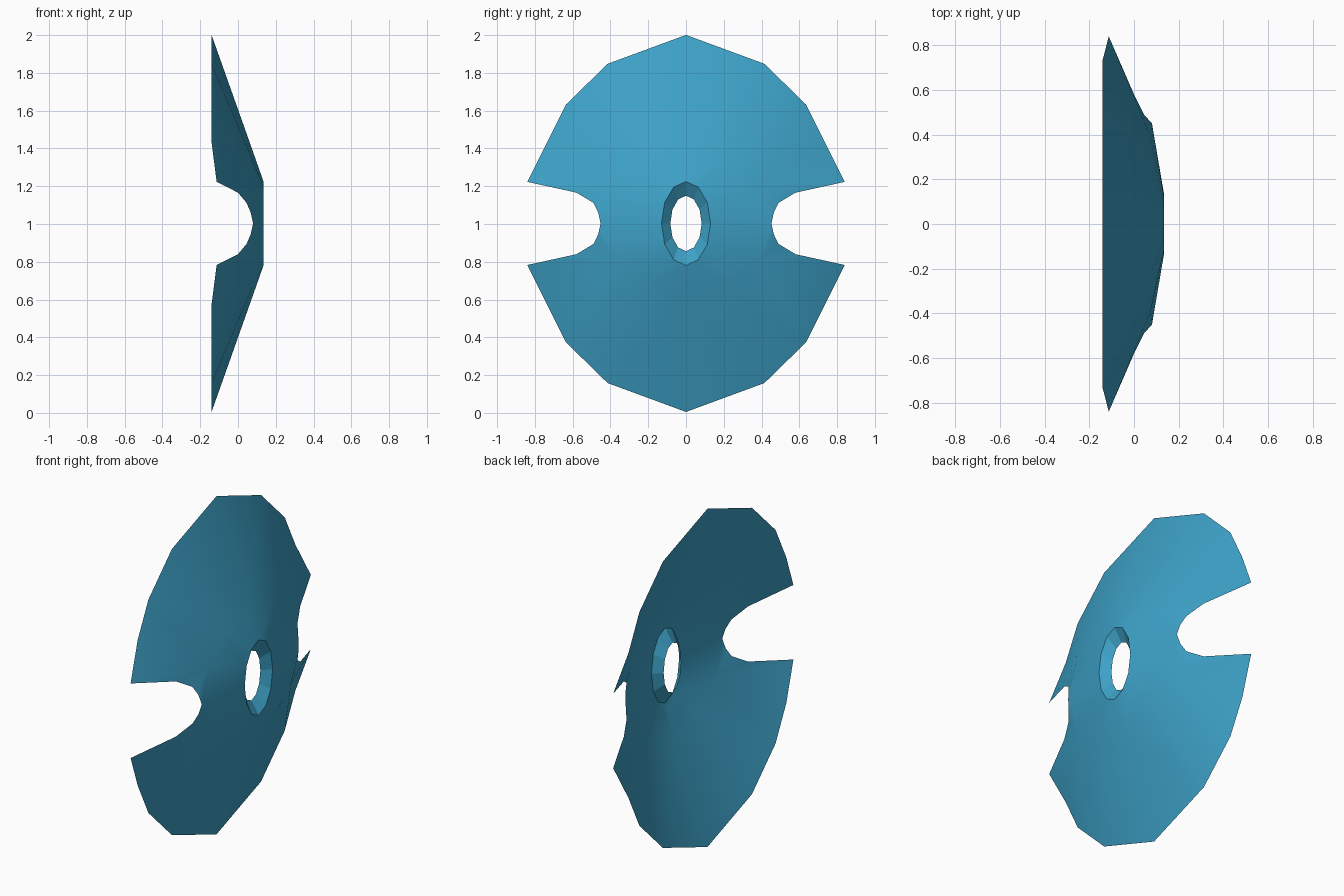
import bpy, bmesh, math

if "Cube" in bpy.data.objects:
    bpy.data.objects.remove(bpy.data.objects["Cube"])

blue = bpy.data.materials.new("steel blue")
blue.diffuse_color = (0.047, 0.36, 0.575, 1)
blue.use_nodes = True
blue.node_tree.nodes["Principled BSDF"].inputs["Base Color"].default_value = blue.diffuse_color

CENTRE_Z = 1.003
# one quarter of the outline, from top to side notch: x, y, height above centre
quarter = [(-0.14, 0, 0.998), (-0.14, 0.415, 0.845), (-0.14, 0.635, 0.63),
           (-0.14, 0.735, 0.43), (-0.113, 0.84, 0.22), (0.0, 0.58, 0.163),
           (0.045, 0.49, 0.109), (0.067, 0.465, 0.058), (0.08, 0.452, 0)]
# corner of the middle ring (0 = top, 3 = side) that each outline point fans to
fan = [0, 1, 2, 2, 2, 2, 2, 2, 3]

# mirror the quarter into a full clockwise loop
outline, links = [], []
last = len(quarter) - 1
for q in range(4):
    sy, sz = [(1, 1), (1, -1), (-1, -1), (-1, 1)][q]
    for i in range(last):
        k = i if q % 2 == 0 else last - i
        x, y, z = quarter[k]
        outline.append((x, sy * y, CENTRE_Z + sz * z))
        links.append((3 * q + (fan[k] if q % 2 == 0 else 3 - fan[k])) % 12)

bm = bmesh.new()


def ellipse(x, ry, rz):
    return [bm.verts.new((x, ry * math.sin(i * math.pi / 6),
                          CENTRE_Z + rz * math.cos(i * math.pi / 6)))
            for i in range(12)]


def add_face(*verts, smooth=True):
    if len(set(verts)) == len(verts):
        bm.faces.new(verts).smooth = smooth


rim = [bm.verts.new(p) for p in outline]
middle = ellipse(0.074, 0.45, 0.395)
hole = ellipse(0.135, 0.13, 0.222)
inner = ellipse(0.088, 0.083, 0.147)

# the middle ring touches the deepest point of both notches
for ring_i, rim_i in ((3, last), (9, 3 * last)):
    bm.verts.remove(middle[ring_i])
    middle[ring_i] = rim[rim_i]

# sloping outer shell, triangulated symmetrically
n = len(rim)
for i in range(n):
    r0, r1 = rim[i], rim[(i + 1) % n]
    a, b = middle[links[i]], middle[links[(i + 1) % n]]
    if (i // last) % 2 == 0:
        add_face(r1, r0, a)
        add_face(r1, a, b)
    else:
        add_face(r1, r0, b)
        add_face(r0, a, b)

# flatter inner shell and the recessed funnel wall of the hole
for i in range(12):
    j = (i + 1) % 12
    add_face(middle[j], middle[i], hole[i], hole[j])
    add_face(hole[j], hole[i], inner[i], inner[j], smooth=False)

mesh = bpy.data.meshes.new("shield_shell")
bm.to_mesh(mesh)
bm.free()
wall = [not p.use_smooth for p in mesh.polygons]
mesh.materials.append(blue)
shell = bpy.data.objects.new("shield_shell", mesh)
bpy.context.collection.objects.link(shell)
bpy.context.view_layer.objects.active = shell
shell.select_set(True)
bpy.ops.object.shade_smooth_by_angle(angle=math.radians(35))

# keep the funnel wall faceted
for poly, flat in zip(mesh.polygons, wall):
    poly.use_smooth = not flat
